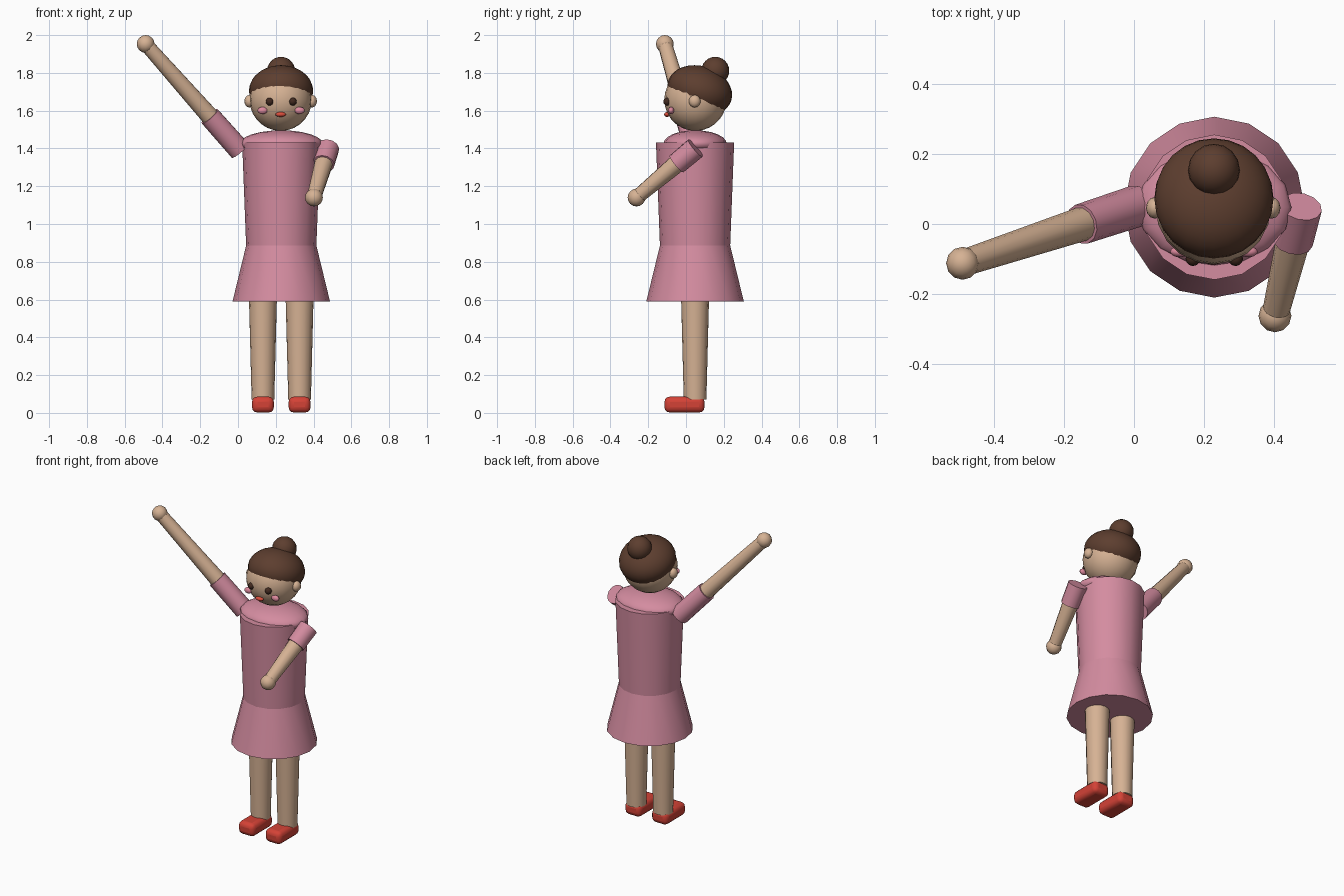
import bpy
import math
from mathutils import Vector

if "Cube" in bpy.data.objects:
    bpy.data.objects.remove(bpy.data.objects["Cube"], do_unlink=True)

CX, CY = 0.229, 0.048  # body axis


def material(name, rgb):
    lin = [((c / 255 + 0.055) / 1.055) ** 2.4 for c in rgb] + [1.0]
    m = bpy.data.materials.new(name)
    m.use_nodes = True
    m.diffuse_color = lin
    bsdf = next(n for n in m.node_tree.nodes if n.type == "BSDF_PRINCIPLED")
    bsdf.inputs["Base Color"].default_value = lin
    return m


SKIN = material("skin", (214, 178, 148))
PINK = material("dress pink", (212, 140, 160))
RED = material("shoe red", (212, 66, 54))
HAIR = material("hair brown", (93, 62, 47))
EYE = material("eye dark brown", (66, 42, 32))
BLUSH = material("cheek pink", (222, 138, 158))
LIP = material("lip red", (218, 78, 60))


def finish(name, mat):
    ob = bpy.context.object
    ob.name = name
    ob.data.materials.append(mat)
    bpy.ops.object.shade_smooth_by_angle(angle=math.radians(35))
    return ob


def ball(name, loc, radii, mat, seg=16, rings=12, rot=(0, 0, 0)):
    bpy.ops.mesh.primitive_uv_sphere_add(segments=seg, ring_count=rings, radius=1,
                                         location=loc, rotation=rot)
    bpy.context.object.scale = radii
    return finish(name, mat)


def tube(name, a, b, ra, rb, mat, sides=16):
    """Tapered cylinder running from a to b."""
    a, b = Vector(a), Vector(b)
    d = b - a
    bpy.ops.mesh.primitive_cone_add(vertices=sides, radius1=ra, radius2=rb,
                                    depth=d.length, location=(a + b) / 2)
    ob = bpy.context.object
    ob.rotation_euler = d.to_track_quat("Z", "Y").to_euler()
    return finish(name, mat)


# Dress: flared skirt, bodice and rounded shoulders
tube("skirt", (CX, CY, 0.59), (CX, CY, 0.886), 0.258, 0.186, PINK)
tube("bodice", (CX, CY, 0.886), (CX, CY, 1.432), 0.186, 0.207, PINK)
ball("shoulders", (CX, CY, 1.425), (0.22, 0.168, 0.071), PINK)

# Head, hair cap tipped to the back, and bun
ball("head", (CX - 0.003, 0.05, 1.658), (0.165, 0.165, 0.165), SKIN, 20, 14)
ball("hair_cap", (CX - 0.001, 0.073, 1.706), (0.17, 0.175, 0.13), HAIR, 24, 16,
     (math.radians(-17.5), 0, 0))
ball("hair_bun", (CX - 0.001, 0.155, 1.811), (0.074, 0.074, 0.074), HAIR)

# Paired face parts and legs
for side, s in (("left", 1), ("right", -1)):
    ball(side + "_ear", (CX - 0.003 + s * 0.166, 0.046, 1.65), (0.026, 0.031, 0.033), SKIN, 12, 8)
    ball(side + "_eye", (CX + s * 0.061, -0.099, 1.648), (0.021, 0.021, 0.021), EYE, 12, 8)
    ball(side + "_cheek", (CX - 0.001 + s * 0.098, -0.079, 1.601), (0.027, 0.016, 0.019),
         BLUSH, 12, 8)
    x = CX + s * 0.097
    tube(side + "_leg", (x, CY, 0.07), (x, CY, 0.65), 0.06, 0.075, SKIN)
    # Rounded box shoe
    bpy.ops.mesh.primitive_cube_add(size=1, location=(x, -0.008, 0.044))
    shoe = bpy.context.object
    shoe.scale = (0.116, 0.212, 0.084)
    bpy.ops.object.transform_apply(location=False, rotation=False, scale=True)
    bevel = shoe.modifiers.new("rounding", "BEVEL")
    bevel.width = 0.028
    bevel.segments = 3
    finish(side + "_shoe", RED)
ball("mouth", (CX - 0.003, -0.1, 1.58), (0.028, 0.016, 0.013), LIP, 12, 8)

# Straight arms: one raised, one reaching forward and down
arms = (("right", (0.01, 0.052, 1.39), (-0.489, -0.112, 1.953)),
        ("left", (0.477, 0.05, 1.402), (0.402, -0.262, 1.14)))
for side, shoulder, hand in arms:
    a, b = Vector(shoulder), Vector(hand)
    elbow = a + (b - a) * 0.32
    tube(side + "_sleeve", a, elbow, 0.06, 0.058, PINK, 12)
    tube(side + "_forearm", a + (b - a) * 0.25, b, 0.05, 0.038, SKIN, 12)
    ball(side + "_hand", b, (0.047, 0.047, 0.047), SKIN, 12, 8)
